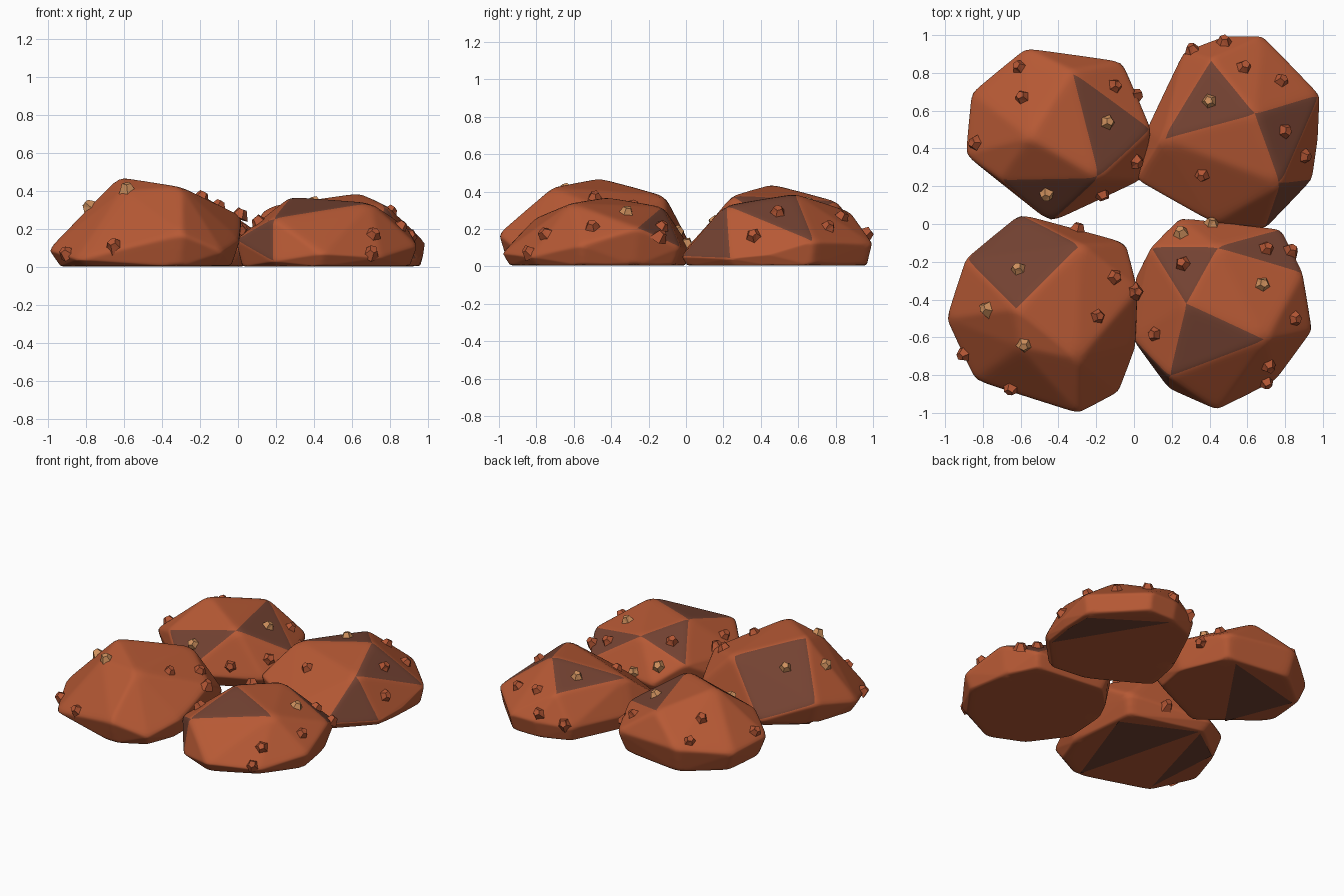
import bpy
import bmesh
import random
from mathutils import Vector, Matrix
from mathutils.bvhtree import BVHTree

random.seed(4)
default_cube = bpy.data.objects.get("Cube")
if default_cube:
    bpy.data.objects.remove(default_cube, do_unlink=True)


def make_material(name, color):
    material = bpy.data.materials.new(name)
    material.use_nodes = True
    material.diffuse_color = color
    material.node_tree.nodes["Principled BSDF"].inputs["Base Color"].default_value = color
    return material


rust = make_material("rust_crust", (0.47, 0.10, 0.035, 1))
brown = make_material("dark_brown_patch", (0.175, 0.055, 0.032, 1))
pebble_rust = make_material("pebble_rust", (0.45, 0.092, 0.034, 1))
pebble_tan = make_material("pebble_tan", (0.62, 0.28, 0.11, 1))


def add_object(name, bm, materials, smooth=False):
    mesh = bpy.data.meshes.new(name)
    bm.to_mesh(mesh)
    bm.free()
    for material in materials:
        mesh.materials.append(material)
    for polygon in mesh.polygons:
        polygon.use_smooth = smooth
    obj = bpy.data.objects.new(name, mesh)
    bpy.context.collection.objects.link(obj)
    return obj


def make_boulder(name, corners, patches, base_scale):
    """Convex faceted lump with a flat, slightly inset base and softened edges."""
    points = [Vector(corner) for corner in corners]
    center = sum(points, Vector()) / len(points)
    center.z = 0
    grown = [center + (p - center) * 1.03 for p in points]
    base = [center + (p - center) * base_scale for p in points if p.z < 0.22]
    bm = bmesh.new()
    for p in grown:
        bm.verts.new(p)
    for p in base:
        bm.verts.new((p.x, p.y, 0.004))
    hull = bmesh.ops.convex_hull(bm, input=bm.verts[:])
    loose = {v for v in hull["geom_interior"] + hull["geom_unused"]
             if isinstance(v, bmesh.types.BMVert) and not v.link_faces}
    bmesh.ops.delete(bm, geom=list(loose), context="VERTS")
    bmesh.ops.recalc_face_normals(bm, faces=bm.faces[:])
    bm.faces.ensure_lookup_table()
    tree = BVHTree.FromBMesh(bm)
    # Dark patches are the facets nearest to the given spots
    for spot in patches:
        bm.faces[tree.find_nearest(Vector(spot))[2]].material_index = 1
    boulder = add_object(name, bm, [rust, brown], smooth=True)
    subdivide = boulder.modifiers.new("fine_facets", "SUBSURF")
    subdivide.subdivision_type = "SIMPLE"
    subdivide.levels = subdivide.render_levels = 4
    soften = boulder.modifiers.new("soft_edges", "SMOOTH")
    soften.factor = 0.5
    soften.iterations = 8
    return tree


def make_pebbles(name, tree, spots, material):
    """Small blunt five-sided stones half sunk into the boulder surface."""
    for number, (x, y) in enumerate(spots, 1):
        location, normal, _, _ = tree.ray_cast(Vector((x, y, 1)), Vector((0, 0, -1)))
        if location is None:
            location, normal, _, _ = tree.find_nearest(Vector((x, y, 0.13)))
        bm = bmesh.new()
        bmesh.ops.create_cone(bm, cap_ends=True, segments=5, radius1=0.052,
                              radius2=0.024, depth=0.052)
        for v in bm.verts:
            v.co *= random.uniform(0.85, 1.1)
        bmesh.ops.triangulate(bm, faces=bm.faces[:])
        spin = Matrix.Rotation(random.uniform(0, 6), 4, "Z")
        tilt = normal.to_track_quat("Z", "Y").to_matrix().to_4x4()
        place = Matrix.Translation(location + normal * 0.008)
        bmesh.ops.transform(bm, matrix=place @ tilt @ spin, verts=bm.verts[:])
        bmesh.ops.recalc_face_normals(bm, faces=bm.faces[:])
        add_object(f"{name}_{number}", bm, [material])


def make_underside_patch(name, outline):
    bm = bmesh.new()
    face = bm.faces.new([bm.verts.new((x, y, 0)) for x, y in outline])
    face.normal_update()
    if face.normal.z > 0:
        face.normal_flip()
    add_object(name, bm, [brown])


# Front boulder on the right-hand side (-x)
tree = make_boulder(
    "front_right_boulder",
    [(-.62, -.45, .46), (-.6, -.65, .39), (-.3, -.71, .41), (-.29, -.12, .37),
     (-.6, .04, .06), (-.88, -.19, .16), (-.98, -.5, .09), (-.83, -.82, .04),
     (-.3, -.99, .17), (-.09, -.88, .08), (0, -.64, .14), (.01, -.35, .26),
     (-.05, -.11, .12)],
    [(-.5, -.17, .33), (-.68, -.2, .33), (-.6, -.06, .17)], 0.92)
make_pebbles("front_right_pebble", tree,
             [(-.19, -.49), (-.1, -.28), (.01, -.36), (-.3, -.03), (-.9, -.69),
              (-.65, -.87)], pebble_rust)
make_pebbles("front_right_tan_pebble", tree,
             [(-.61, -.24), (-.78, -.45), (-.58, -.64)], pebble_tan)
make_underside_patch("front_right_underside_patch",
                     [(-.32, -.92), (-.08, -.25), (-.56, -.02)])
make_underside_patch("front_right_underside_edge_patch",
                     [(-.78, -.75), (-.58, -.03), (-.82, -.2)])

# Back boulder on the right-hand side (-x)
tree = make_boulder(
    "back_right_boulder",
    [(-.55, .46, .43), (-.33, .8, .34), (-.19, .25, .37), (-.7, .24, .24),
     (-.44, .02, .09), (.08, .5, .19), (.03, .24, .09), (-.07, .85, .15),
     (-.57, .92, .18), (-.85, .69, .14), (-.88, .37, .15)],
    [(-.14, .52, .31), (-.45, .17, .24)], 0.91)
make_pebbles("back_right_pebble", tree,
             [(-.61, .83), (-.59, .67), (-.1, .73), (.04, .69), (-.84, .43),
              (.01, .33), (-.17, .16)], pebble_rust)
make_pebbles("back_right_tan_pebble", tree, [(-.14, .54), (-.46, .16)], pebble_tan)
make_underside_patch("back_right_underside_patch",
                     [(-.6, .19), (-.78, .65), (-.18, .8)])

# Back boulder on the left-hand side (+x)
tree = make_boulder(
    "back_left_boulder",
    [(.64, .58, .38), (.41, .86, .29), (.16, .45, .31), (.77, .22, .32),
     (.97, .68, .13), (.96, .45, .06), (.93, .24, .04), (.69, -.01, .05),
     (.42, .02, .1), (.03, .24, .12), (.08, .5, .1), (.27, .9, .1),
     (.48, .98, .12), (.68, .98, .12)],
    [(.4, .63, .33), (.79, .49, .28), (.8, .15, .14)], 0.97)
make_pebbles("back_left_pebble", tree,
             [(.31, .92), (.48, .96), (.58, .83), (.78, .76), (.8, .49),
              (.9, .36), (.36, .26)], pebble_rust)
make_pebbles("back_left_tan_pebble", tree, [(.4, .65)], pebble_tan)
make_underside_patch("back_left_underside_patch",
                     [(.9, .25), (.93, .45), (.93, .64), (.48, .94)])

# Front boulder on the left-hand side (+x)
tree = make_boulder(
    "front_left_boulder",
    [(.28, -.42, .36), (.69, -.61, .33), (.44, -.13, .31), (.1, -.13, .2),
     (.19, -.8, .25), (.88, -.26, .2), (.77, -.04, .1), (.25, .02, .08),
     (.93, -.56, .11), (.74, -.82, .05), (.44, -.97, .07), (.19, -.86, .03),
     (0, -.6, .14), (.02, -.29, .1)],
    [(.27, -.23, .29), (.7, -.14, .2), (.39, -.61, .31), (.12, -.75, .14)], 0.95)
make_pebbles("front_left_pebble", tree,
             [(.26, -.21), (.7, -.13), (.83, -.14), (.85, -.5), (.11, -.58),
              (.71, -.75), (.7, -.84)], pebble_rust)
make_pebbles("front_left_tan_pebble", tree,
             [(.25, -.05), (.68, -.32), (.41, 0)], pebble_tan)
